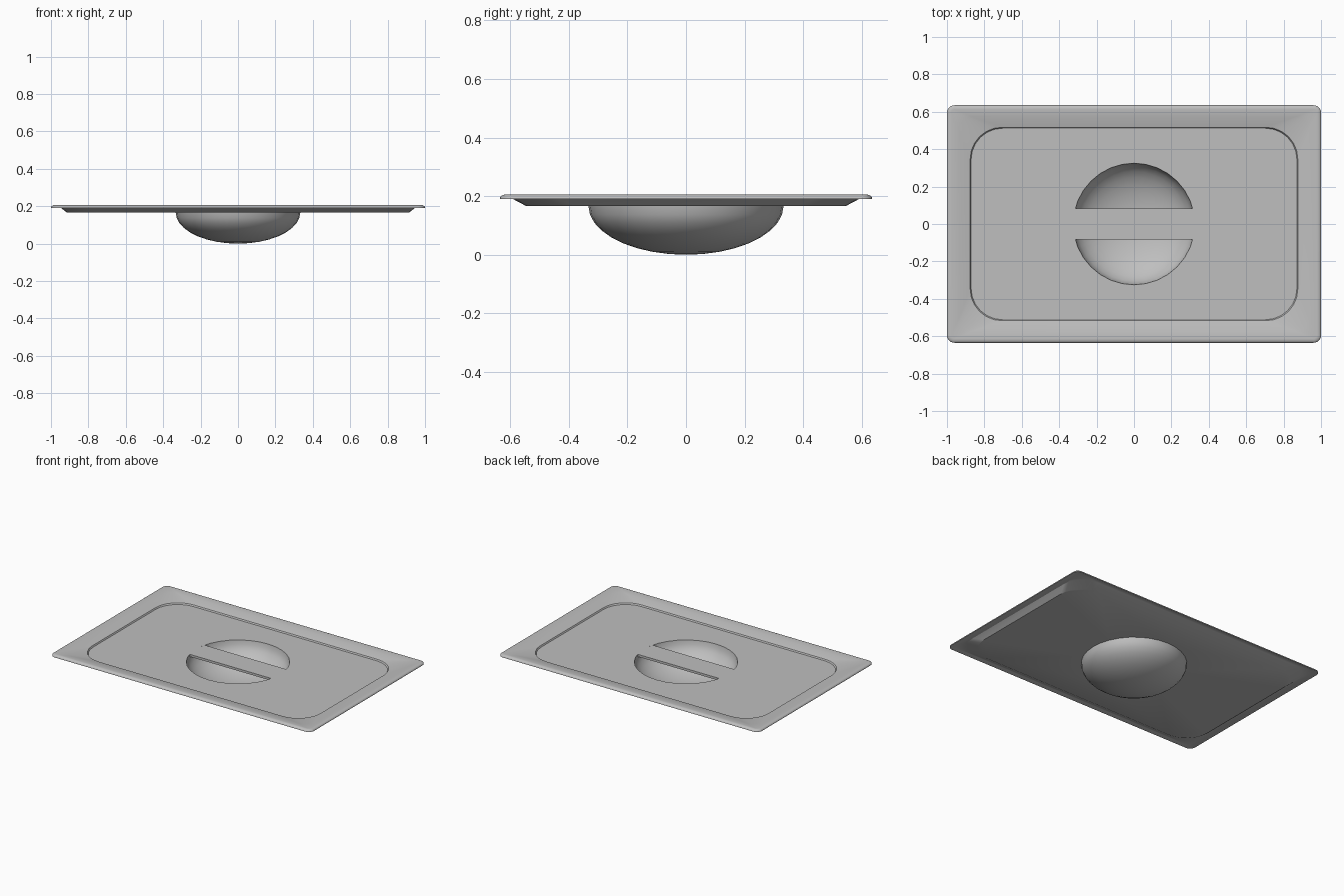
import bpy, bmesh, math

cube = bpy.data.objects.get("Cube")
if cube:
    bpy.data.objects.remove(cube, do_unlink=True)

steel = bpy.data.materials.new("brushed_steel")
steel.use_nodes = True
steel.diffuse_color = (0.52, 0.52, 0.52, 1)
steel.node_tree.nodes["Principled BSDF"].inputs["Base Color"].default_value = (0.52, 0.52, 0.52, 1)

SEGMENTS = 32
TOP, UNDER = 0.176, 0.166      # flat panel heights
HOLE, BOWL = 0.325, 0.333      # inner and outer bowl radius


def finish(bm, name, angle=28):
    bmesh.ops.recalc_face_normals(bm, faces=bm.faces)
    mesh = bpy.data.meshes.new(name)
    bm.to_mesh(mesh)
    bm.free()
    mesh.materials.append(steel)
    obj = bpy.data.objects.new(name, mesh)
    bpy.context.collection.objects.link(obj)
    bpy.ops.object.select_all(action='DESELECT')
    obj.select_set(True)
    bpy.context.view_layer.objects.active = obj
    bpy.ops.object.shade_smooth_by_angle(angle=math.radians(angle))
    return obj


def rounded_rect(bm, hx, hy, r, z, n=6):
    """Ring of vertices round a rectangle with rounded corners."""
    ring = []
    for corner, (sx, sy) in enumerate([(1, 1), (-1, 1), (-1, -1), (1, -1)]):
        for i in range(n + 1):
            a = (corner + i / n) * math.pi / 2
            ring.append(bm.verts.new((sx * (hx - r) + r * math.cos(a),
                                      sy * (hy - r) + r * math.sin(a), z)))
    return ring


def circle(bm, r, z):
    return [bm.verts.new((r * math.cos(2 * math.pi * i / SEGMENTS),
                          r * math.sin(2 * math.pi * i / SEGMENTS), z))
            for i in range(SEGMENTS)]


def bridge(bm, a, b):
    for i in range(len(a)):
        j = (i + 1) % len(a)
        bm.faces.new((a[i], a[j], b[j], b[i]))


def ring_edges(bm, ring):
    edges = []
    for a, b in zip(ring, ring[1:] + ring[:1]):
        edges.append(bm.edges.get((a, b)) or bm.edges.new((a, b)))
    return edges


# Lid plate: underside, rolled rim, sloped border and sunken panel
bm = bmesh.new()
sections = [
    (0.915, 0.545, 0.17, UNDER),
    (0.95, 0.598, 0.15, 0.194),
    (0.975, 0.612, 0.04, 0.197),
    (0.992, 0.627, 0.035, 0.191),
]
for step in range(6):                       # rounded outer edge
    a = step / 5 * math.pi / 2
    c, s = 0.022 * math.cos(a), 0.012 * math.sin(a)
    if step == 0:
        sections.append((1.0, 0.635, 0.04, 0.191))
    sections.append((0.978 + c, 0.613 + c, 0.018 + c, 0.194 + s))
sections += [
    (0.935, 0.573, 0.07, 0.2),
    (0.876, 0.517, 0.17, 0.185),
    (0.871, 0.512, 0.168, TOP),
]
rings = [rounded_rect(bm, *s) for s in sections]
for a, b in zip(rings, rings[1:]):
    bridge(bm, a, b)
for ring, radius, z in ((rings[0], BOWL, UNDER), (rings[-1], HOLE, TOP)):
    edges = ring_edges(bm, ring) + ring_edges(bm, circle(bm, radius, z))
    bmesh.ops.triangle_fill(bm, use_beauty=True, edges=edges)
finish(bm, "lid_plate")

# Hand bowl: two nested half ellipsoids
bm = bmesh.new()
STEPS = 9
for radius, top, bottom in ((BOWL, UNDER, 0.0), (HOLE, TOP, 0.01)):
    previous = None
    for i in range(STEPS):
        a = i / STEPS * math.pi / 2
        ring = circle(bm, radius * math.cos(a), top - (top - bottom) * math.sin(a))
        if previous:
            bridge(bm, previous, ring)
        previous = ring
    pole = bm.verts.new((0, 0, bottom))
    for a, b in zip(previous, previous[1:] + previous[:1]):
        bm.faces.new((a, b, pole))
finish(bm, "hand_bowl", 40)

# Grip strip crossing the bowl, flush with the panel, with ends following the hole
bm = bmesh.new()
HALF = 0.083
outline = []
swing = math.asin(HALF / HOLE)
for centre in (0, math.pi):
    for i in range(5):
        a = centre + swing * (i / 2 - 1)
        outline.append(bm.verts.new((HOLE * math.cos(a), HOLE * math.sin(a), TOP)))
face = bm.faces.new(outline)
result = bmesh.ops.extrude_face_region(bm, geom=[face], use_keep_orig=True)
for v in result["geom"]:
    if isinstance(v, bmesh.types.BMVert):
        v.co.z -= 0.016
finish(bm, "grip_strip")
